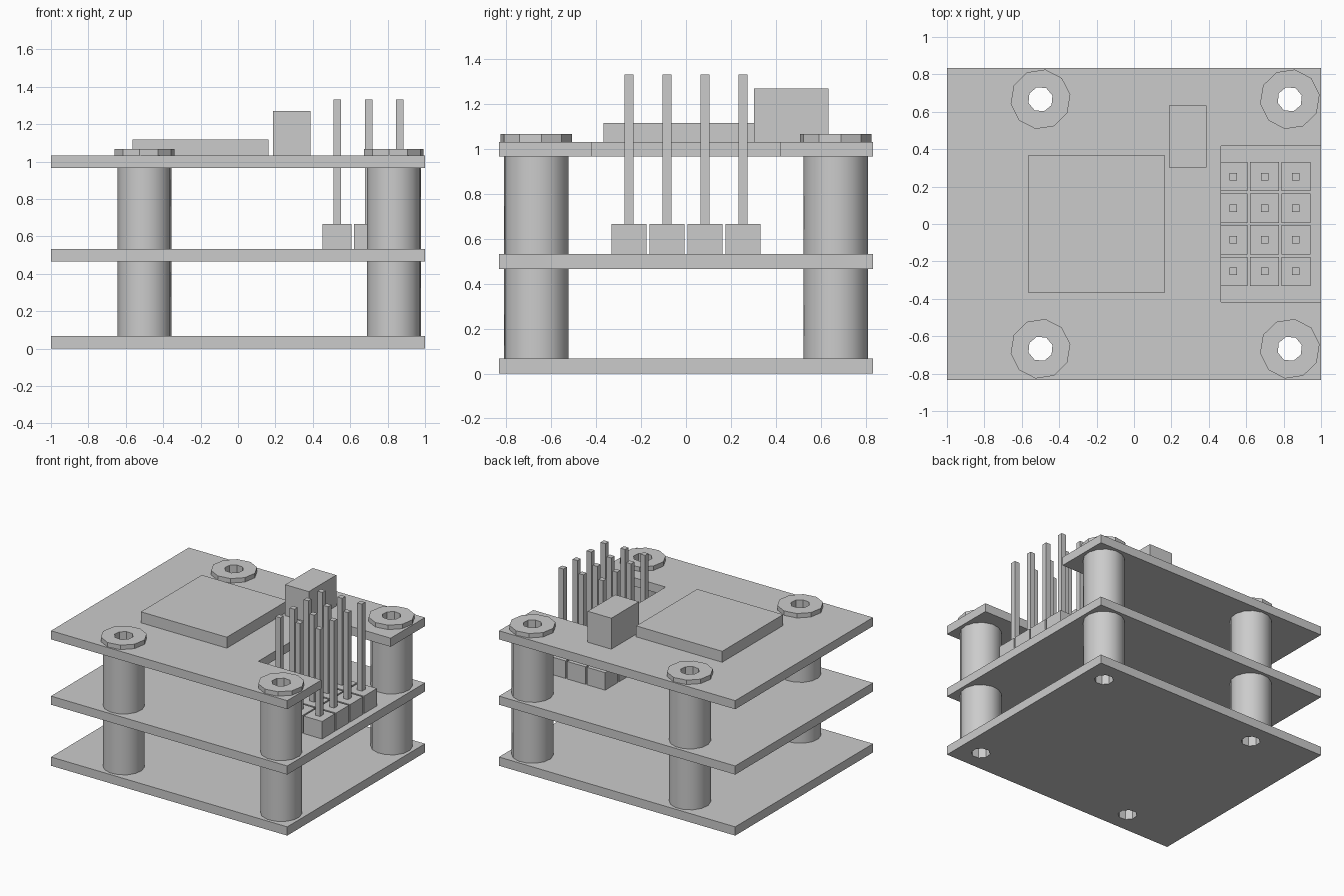
import bpy, bmesh
from math import sin, cos, pi, radians

if "Cube" in bpy.data.objects:
    bpy.data.objects.remove(bpy.data.objects["Cube"], do_unlink=True)

grey = bpy.data.materials.new("plain grey")
grey.use_nodes = True
GREY = (0.6, 0.6, 0.6, 1)
grey.diffuse_color = GREY
grey.node_tree.nodes["Principled BSDF"].inputs["Base Color"].default_value = GREY


def ring(x, y, radius, sides, turn=0.0):
    return [(x + radius * cos(2 * pi * i / sides + turn),
             y + radius * sin(2 * pi * i / sides + turn)) for i in range(sides)]


def rect(x0, x1, y0, y1):
    return [(x0, y0), (x1, y0), (x1, y1), (x0, y1)]


def prism(name, outlines, z0, z1, smooth=False):
    """Extrude a flat outline, with any further outlines cut as holes."""
    curve = bpy.data.curves.new(name + "_profile", 'CURVE')
    curve.dimensions = '2D'
    curve.fill_mode = 'BOTH'
    curve.extrude = (z1 - z0) / 2
    for points in outlines:
        spline = curve.splines.new('POLY')
        spline.points.add(len(points) - 1)
        for point, (x, y) in zip(spline.points, points):
            point.co = (x, y, 0, 1)
        spline.use_cyclic_u = True
    helper = bpy.data.objects.new(name + "_helper", curve)
    bpy.context.collection.objects.link(helper)
    bpy.context.view_layer.update()
    mesh = bpy.data.meshes.new_from_object(
        helper.evaluated_get(bpy.context.evaluated_depsgraph_get()))
    bpy.data.objects.remove(helper, do_unlink=True)
    bpy.data.curves.remove(curve)

    # Weld the caps to the walls and make the facing consistent
    bm = bmesh.new()
    bm.from_mesh(mesh)
    bmesh.ops.remove_doubles(bm, verts=bm.verts, dist=0.0001)
    bmesh.ops.recalc_face_normals(bm, faces=bm.faces)
    bmesh.ops.translate(bm, verts=bm.verts, vec=(0, 0, (z0 + z1) / 2))
    for face in bm.faces:
        face.smooth = False
    bm.to_mesh(mesh)
    bm.free()
    mesh.materials.clear()
    mesh.materials.append(grey)
    obj = bpy.data.objects.new(name, mesh)
    bpy.context.collection.objects.link(obj)
    if smooth:
        bpy.ops.object.select_all(action='DESELECT')
        obj.select_set(True)
        bpy.context.view_layer.objects.active = obj
        bpy.ops.object.shade_smooth_by_angle(angle=radians(35))
    return obj


# Mounting positions shared by boards, spacers and washers
W, D = 1.0, 0.833
mounts = [(x, y) for x in (-0.5, 0.833) for y in (-0.667, 0.667)]
holes = [ring(x, y, 0.067, 8, 0.3) for x, y in mounts]

# Three stacked boards, the top one notched around the pin header
plain = rect(-W, W, -D, D)
notched = [(-W, -D), (W, -D), (W, -0.418), (0.465, -0.418),
           (0.465, 0.418), (W, 0.418), (W, D), (-W, D)]
prism("bottom_board", [plain] + holes, 0, 0.067)
prism("middle_board", [plain] + holes, 0.467, 0.533)
prism("top_board", [notched] + holes, 0.967, 1.033)

# Hollow spacers between the boards and washers on top
for i, ((x, y), hole) in enumerate(zip(mounts, holes), 1):
    barrel = ring(x, y, 0.145, 14, 0.1)
    prism(f"lower_spacer_{i}", [barrel, hole], 0.067, 0.467, True)
    prism(f"upper_spacer_{i}", [barrel, hole], 0.533, 0.967, True)
    prism(f"washer_{i}", [ring(x, y, 0.161, 10, 0.15), hole], 1.033, 1.067)

# Components on the top board
prism("chip", [rect(-0.565, 0.163, -0.368, 0.369)], 1.033, 1.117)
prism("connector_block", [rect(0.188, 0.388, 0.302, 0.634)], 1.033, 1.27)

# Pin header on the middle board, rising through the notch
for col in range(3):
    for row in range(4):
        x = 0.53 + 0.168 * col
        y = 0.169 * (row - 1.5)
        for name, half, z0, z1 in (("pin_base", 0.078, 0.533, 0.667),
                                   ("pin", 0.02, 0.64, 1.333)):
            prism(f"{name}_{col + 1}_{row + 1}",
                  [rect(x - half, x + half, y - half, y + half)], z0, z1)
